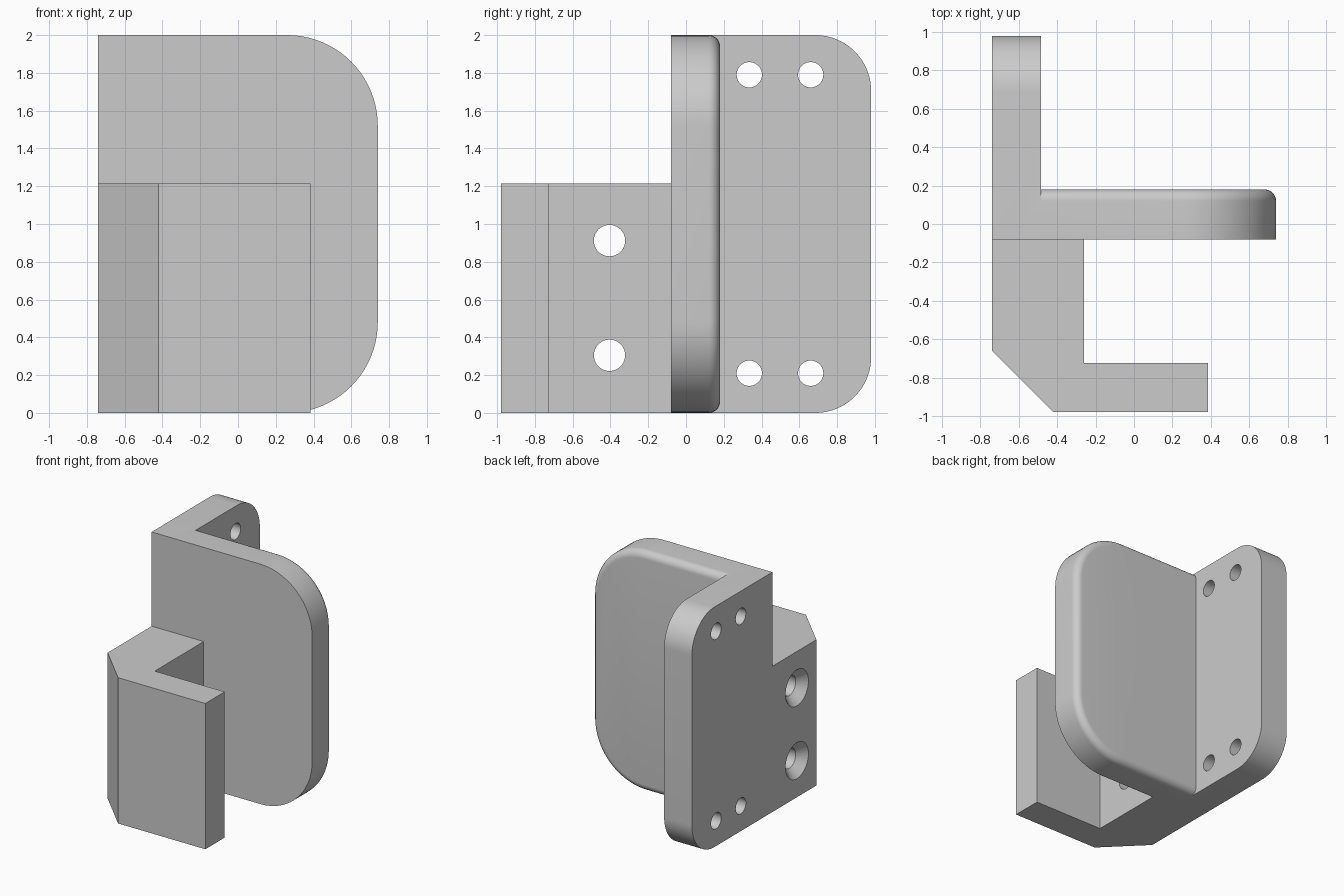
import bpy, bmesh, math
from mathutils import Vector

if "Cube" in bpy.data.objects:
    bpy.data.objects.remove(bpy.data.objects["Cube"])

H = 2.0            # plate height
grey = bpy.data.materials.new("light_grey")
grey.diffuse_color = (0.6, 0.6, 0.6, 1)
grey.use_nodes = True
grey.node_tree.nodes["Principled BSDF"].inputs["Base Color"].default_value = grey.diffuse_color


def loft(name, rings):
    """Closed solid through matching rings of 3D points."""
    bm = bmesh.new()
    loops = [[bm.verts.new(p) for p in ring] for ring in rings]
    for a, b in zip(loops, loops[1:]):
        for i in range(len(a)):
            j = (i + 1) % len(a)
            bm.faces.new((a[i], a[j], b[j], b[i]))
    bm.faces.new(loops[0])
    bm.faces.new(loops[-1])
    bmesh.ops.recalc_face_normals(bm, faces=bm.faces)
    mesh = bpy.data.meshes.new(name)
    bm.to_mesh(mesh)
    bm.free()
    mesh.materials.append(grey)
    ob = bpy.data.objects.new(name, mesh)
    bpy.context.collection.objects.link(ob)
    return ob


def d_outline(u0, u1, r, inset=0.0, steps=20):
    """Full-height plate outline with both corners on the u1 side rounded."""
    r -= inset
    u0, u1, v0, v1 = u0, u1 - inset, inset, H - inset
    pts = [(u0, v0)]
    for cv, start in ((v0 + r, -90), (v1 - r, 0)):
        for i in range(steps + 1):
            a = math.radians(start + 90 * i / steps)
            pts.append((u1 - r + r * math.cos(a), cv + r * math.sin(a)))
    return pts + [(u0, v1)]


def bore(name, y, z, stations):
    """Round cutter along x through (x, radius) stations."""
    n = 40
    return loft(name, [[(x, y + r * math.cos(math.tau * i / n),
                         z + r * math.sin(math.tau * i / n)) for i in range(n)]
                       for x, r in stations])


def combine(target, other, operation):
    mod = target.modifiers.new(operation.title(), 'BOOLEAN')
    mod.operation, mod.solver, mod.object = operation, 'EXACT', other
    bpy.context.view_layer.objects.active = target
    bpy.ops.object.modifier_apply(modifier=mod.name)
    bpy.data.objects.remove(other)


# side mounting plate, rounded at the back
side = d_outline(-0.08, 0.98, 0.295)
bracket = loft("bracket", [[(x, u, v) for u, v in side] for x in (-0.74, -0.485)])

# cross plate, rounded on the right with a soft back rim
F = 0.06
rings = [(-0.08, 0.0)]
for i in range(9):
    a = math.radians(90 * i / 8)
    rings.append((0.18 - F + F * math.sin(a), F * (1 - math.cos(a))))
cross_plate = loft("cross_plate", [[(u, y, v) for u, v in d_outline(-0.6, 0.74, 0.48, d)]
                                   for y, d in rings])
combine(bracket, cross_plate, 'UNION')

# lower hook with a chamfered corner
hook = [(-0.74, 0.0), (-0.74, -0.66), (-0.42, -0.98), (0.385, -0.98),
        (0.385, -0.725), (-0.26, -0.725), (-0.26, 0.0)]
combine(bracket, loft("hook", [[(x, y, z) for x, y in hook] for z in (0, 1.215)]), 'UNION')

# small plate holes
for y in (0.335, 0.66):
    for z in (0.21, 1.79):
        combine(bracket, bore("small_hole", y, z, [(-0.9, 0.067), (-0.3, 0.067)]), 'DIFFERENCE')

# countersunk hook holes
for z in (0.305, 0.912):
    combine(bracket, bore("countersunk_hole", -0.405, z,
                          [(-0.76, 0.17), (-0.67, 0.083), (-0.1, 0.083)]), 'DIFFERENCE')

# smooth the curves, keep the corners crisp
bpy.ops.object.select_all(action='DESELECT')
bracket.select_set(True)
bpy.context.view_layer.objects.active = bracket
bpy.ops.object.shade_smooth_by_angle(angle=math.radians(30))
